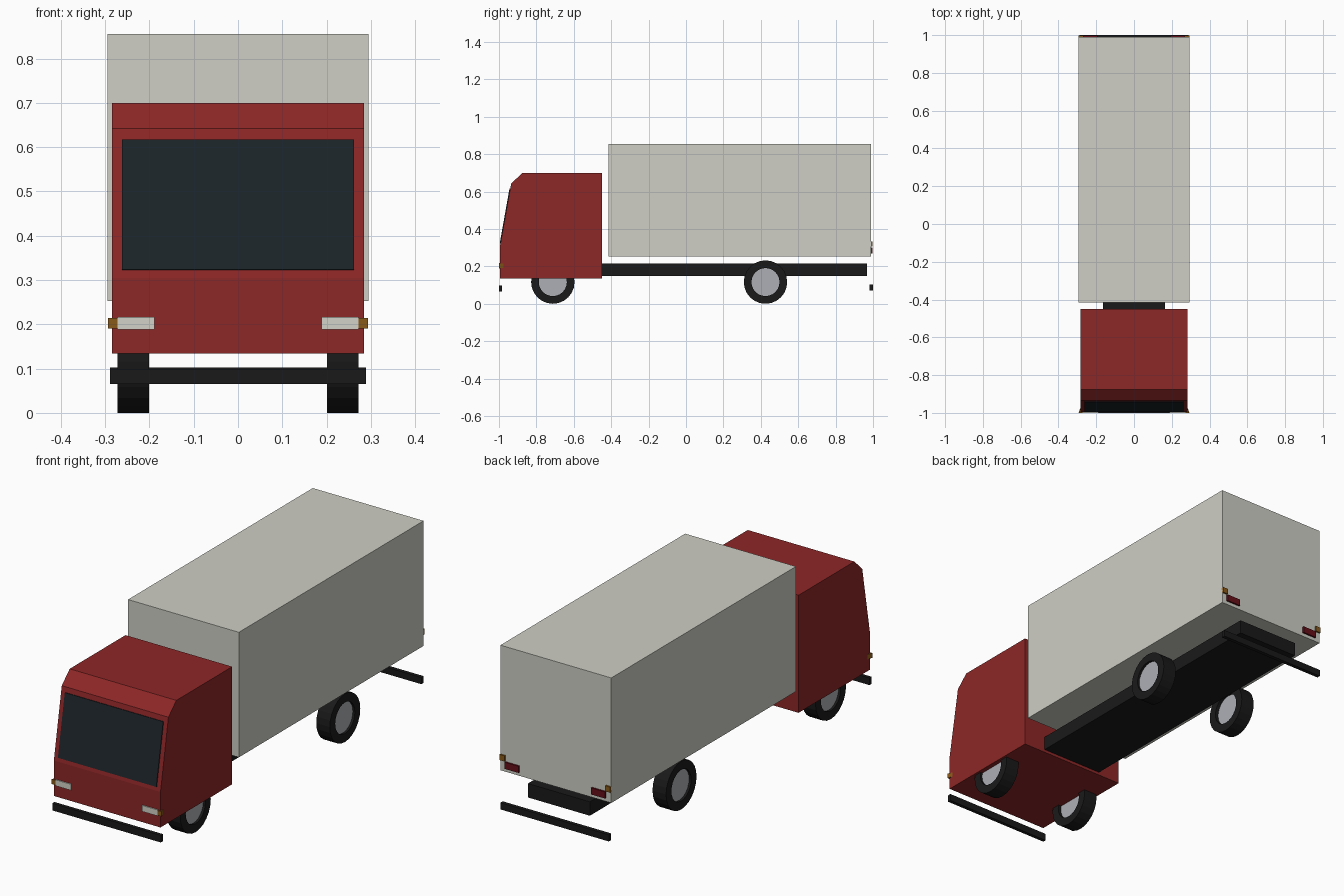
import bpy, bmesh
from math import pi
from mathutils import Matrix

if "Cube" in bpy.data.objects:
    bpy.data.objects.remove(bpy.data.objects["Cube"])


def material(name, r, g, b):
    m = bpy.data.materials.new(name)
    m.diffuse_color = (r, g, b, 1)
    m.use_nodes = True
    m.node_tree.nodes["Principled BSDF"].inputs["Base Color"].default_value = m.diffuse_color
    return m


RED = material("cab_red", 0.27, 0.02, 0.02)
PALE = material("cargo_pale", 0.62, 0.62, 0.56)
BLACK = material("black", 0.01, 0.01, 0.01)
GLASS = material("dark_glass", 0.012, 0.018, 0.022)
LAMP = material("lamp_white", 0.65, 0.65, 0.58)
AMBER = material("amber", 0.25, 0.1, 0.01)
TAIL = material("tail_red", 0.13, 0.005, 0.01)
METAL = material("wheel_metal", 0.42, 0.43, 0.46)


def finish(name, bm, mat):
    bmesh.ops.recalc_face_normals(bm, faces=bm.faces)
    me = bpy.data.meshes.new(name)
    bm.to_mesh(me)
    bm.free()
    me.materials.append(mat)
    ob = bpy.data.objects.new(name, me)
    bpy.context.collection.objects.link(ob)
    return ob


def prism(name, base, offset, mat):
    """Extrude a flat polygon of 3D points along an offset vector."""
    bm = bmesh.new()
    face = bm.faces.new([bm.verts.new(p) for p in base])
    ext = bmesh.ops.extrude_face_region(bm, geom=[face], use_keep_orig=True)
    verts = [g for g in ext["geom"] if isinstance(g, bmesh.types.BMVert)]
    bmesh.ops.translate(bm, verts=verts, vec=offset)
    return finish(name, bm, mat)


def box(name, x, y, z, mat):
    base = [(x[0], y[0], z[0]), (x[1], y[0], z[0]),
            (x[1], y[1], z[0]), (x[0], y[1], z[0])]
    return prism(name, base, (0, 0, z[1] - z[0]), mat)


def ring(name, profile, centre, mat, closed, segments=24):
    """Spin an (x, radius) profile around the wheel axle."""
    bm = bmesh.new()
    vs = [bm.verts.new((x, 0, r)) for x, r in profile]
    pairs = list(zip(vs, vs[1:])) + ([(vs[-1], vs[0])] if closed else [])
    es = [bm.edges.new(p) for p in pairs]
    bmesh.ops.spin(bm, geom=vs + es, cent=(0, 0, 0), axis=(1, 0, 0),
                   angle=2 * pi, steps=segments, use_merge=False)
    bmesh.ops.remove_doubles(bm, verts=bm.verts, dist=1e-5)
    bmesh.ops.transform(bm, matrix=Matrix.Translation(centre), verts=bm.verts)
    return finish(name, bm, mat)


# Cab from its side profile
cab = [(-0.995, 0.134), (-0.995, 0.305), (-0.935, 0.642), (-0.875, 0.70),
       (-0.45, 0.70), (-0.45, 0.134)]
prism("cab", [(-0.284, y, z) for y, z in cab], (0.568, 0, 0), RED)

# Windscreen set on the sloping face
slope = (0.642 - 0.305) / 0.06


def front_y(z):
    return -0.995 + (z - 0.305) / slope


glass = [(-0.262, front_y(0.323), 0.323), (0.262, front_y(0.323), 0.323),
         (0.262, front_y(0.617), 0.617), (-0.262, front_y(0.617), 0.617)]
prism("windscreen", glass, (0, -0.004, 0.0007), GLASS)

# Cargo body, chassis and bumpers
box("cargo_box", (-0.295, 0.295), (-0.415, 0.99), (0.253, 0.855), PALE)
box("chassis", (-0.165, 0.165), (-0.5, 0.967), (0.148, 0.215), BLACK)
box("front_bumper", (-0.289, 0.289), (-1.0, -0.983), (0.065, 0.099), BLACK)
box("rear_bumper", (-0.289, 0.289), (0.982, 1.0), (0.07, 0.102), BLACK)

for side, s in (("left", -1), ("right", 1)):
    # Lamps at the front
    box("headlight_" + side, (s * 0.189, s * 0.272), (-1.0, -0.99), (0.188, 0.217), LAMP)
    wedge = [(s * 0.272, -1.0, 0.191), (s * 0.293, -1.0, 0.191),
             (s * 0.284, -0.975, 0.191), (s * 0.272, -0.975, 0.191)]
    prism("front_indicator_" + side, wedge, (0, 0, 0.023), AMBER)
    # Lamps at the back
    box("tail_light_" + side, (s * 0.193, s * 0.268), (0.985, 0.998), (0.27, 0.302), TAIL)
    box("rear_indicator_" + side, (s * 0.268, s * 0.295), (0.985, 0.998), (0.305, 0.332), AMBER)
    # Wheels: tyre ring with a recessed hub
    for end, y in (("front", -0.712), ("rear", 0.425)):
        tyre = [(-0.036, 0.075), (-0.036, 0.116), (0.036, 0.116), (0.036, 0.075)]
        hub = [(-0.02, 0), (-0.02, 0.0755), (0.025, 0.0755), (0.025, 0)]
        centre = (s * 0.2365, y, 0.116)
        ring(f"{end}_tyre_{side}", [(s * x, r) for x, r in tyre], centre, BLACK, True)
        ring(f"{end}_hub_{side}", [(s * x, r) for x, r in hub], centre, METAL, False)
